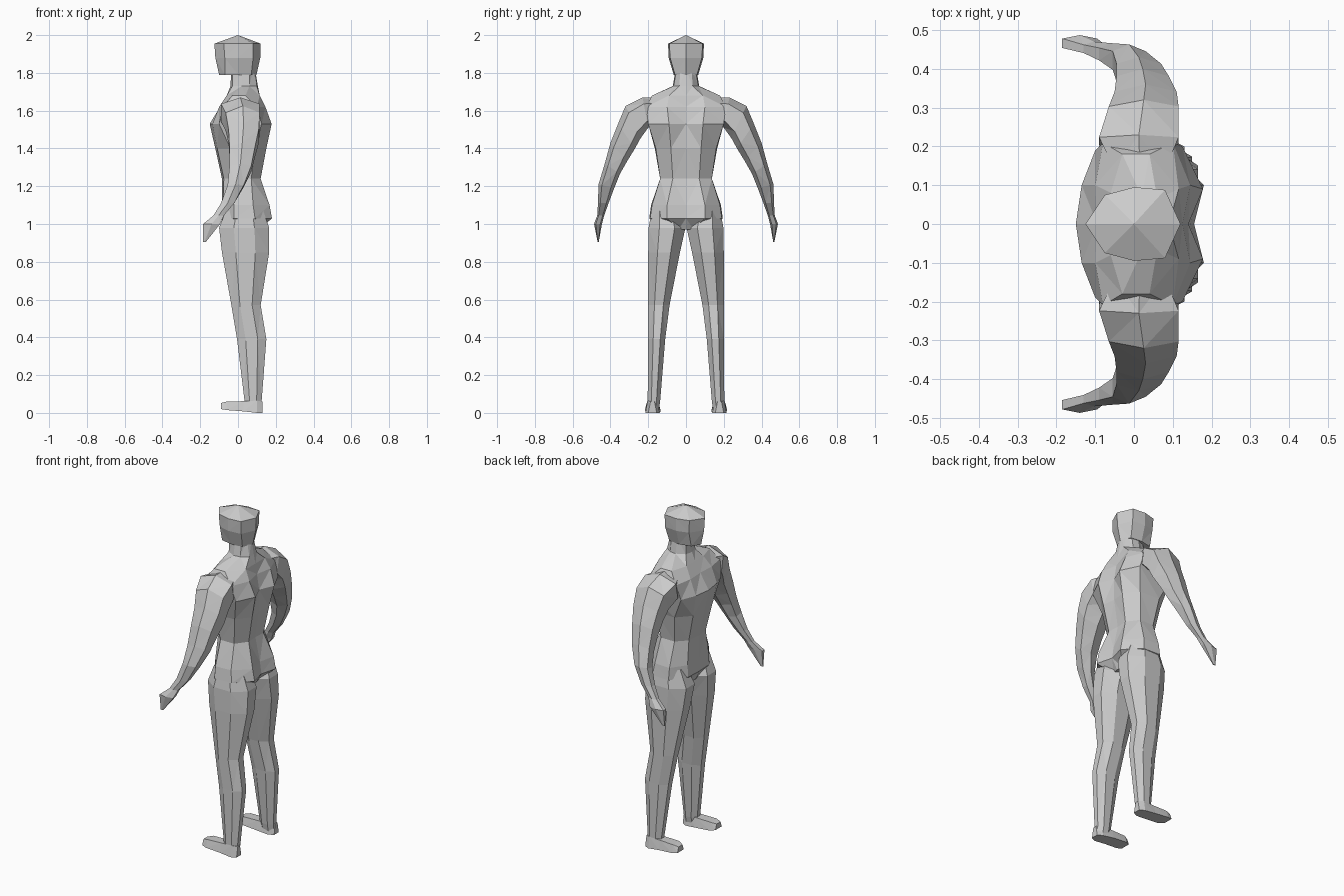
import bpy, bmesh, math
from mathutils import Vector

grey = bpy.data.materials.new("light grey")
grey.diffuse_color = (0.6, 0.6, 0.6, 1)


def loft(name, rings, side=1):
    """Skin a list of equal-length point rings; side=-1 mirrors across y."""
    bm = bmesh.new()
    rows = [[bm.verts.new((x, y * side, z)) for x, y, z in r] for r in rings]
    n = len(rows[0])
    for a, b in zip(rows, rows[1:]):
        for i in range(n):
            j = (i + 1) % n
            bm.faces.new((a[i], a[j], b[j], b[i]))
    bm.faces.new(rows[0])
    bm.faces.new(rows[-1])
    bmesh.ops.remove_doubles(bm, verts=bm.verts, dist=0.0005)
    bmesh.ops.triangulate(bm, faces=bm.faces)
    bmesh.ops.recalc_face_normals(bm, faces=bm.faces)
    me = bpy.data.meshes.new(name)
    bm.to_mesh(me)
    bm.free()
    me.materials.append(grey)
    ob = bpy.data.objects.new(name, me)
    bpy.context.collection.objects.link(ob)
    return ob


def half_ring(z, pts):
    """Mirror a half section (front centre .. back centre) into a full ring."""
    return [(x, y, z) for x, y in pts] + [(x, -y, z) for x, y in pts[-2:0:-1]]


def limb_ring(x0, x1, outer, inner, n):
    """Polygon section spanning x0..x1 and the line outer..inner in the yz plane."""
    o, i = Vector(outer), Vector(inner)
    mid, half = (o + i) / 2, (o - i) / 2
    k = 1 / math.cos(math.pi / n)
    ring = []
    for s in range(n):
        a = 2 * math.pi * (s + 0.5) / n
        p = mid + half * min(1, max(-1, math.sin(a) * k))
        ring.append(((x0 + x1) / 2 + (x1 - x0) / 2 * min(1, max(-1, math.cos(a) * k)), p.x, p.y))
    return ring


# Head: faceted block with a low pointed crown
head = [
    (2.0, [(0, 0)] * 5),
    (1.955, [(-.125, 0), (-.075, .075), (0, .095), (.08, .088), (.12, 0)]),
    (1.88, [(-.12, 0), (-.07, .072), (0, .092), (.08, .084), (.118, 0)]),
    (1.79, [(-.10, 0), (-.07, .05), (0, .065), (.07, .058), (.098, 0)]),
]
loft("head", [half_ring(z, p) for z, p in head])

# Torso: neck, shoulders, chest, waist, hips
torso = [
    (1.82, [(-.035, 0), (-.03, .04), (.02, .055), (.06, .05), (.08, .03), (.09, 0)]),
    (1.73, [(-.04, 0), (-.03, .045), (.02, .07), (.06, .065), (.10, .035), (.105, 0)]),
    (1.68, [(-.06, 0), (-.06, .08), (-.03, .18), (.04, .18), (.115, .09), (.115, 0)]),
    (1.62, [(-.095, 0), (-.10, .1), (-.08, .21), (.10, .21), (.145, .1), (.125, 0)]),
    (1.53, [(-.15, 0), (-.135, .1), (-.10, .19), (.125, .2), (.178, .09), (.14, 0)]),
    (1.40, [(-.12, 0), (-.11, .09), (-.04, .165), (.09, .16), (.15, .08), (.14, 0)]),
    (1.24, [(-.085, 0), (-.075, .08), (-.02, .137), (.07, .137), (.12, .07), (.115, 0)]),
    (1.10, [(-.085, 0), (-.08, .1), (-.02, .185), (.08, .18), (.167, .1), (.145, 0)]),
    (1.03, [(-.09, 0), (-.085, .1), (-.02, .195), (.09, .19), (.18, .1), (.155, 0)]),
    (0.97, [(-.06, 0), (-.05, .04), (0, .06), (.06, .06), (.11, .04), (.12, 0)]),
]
loft("torso", [half_ring(z, p) for z, p in torso])

# Arm sections: x0, x1, outer (y, z), inner (y, z), shoulder to fingertip
arm = [
    (-.05, .08, (.14, 1.67), (.14, 1.53)),
    (-.09, .115, (.23, 1.67), (.2, 1.51)),
    (-.065, .115, (.32, 1.625), (.24, 1.455)),
    (-.05, .11, (.36, 1.53), (.27, 1.40)),
    (-.045, .09, (.40, 1.43), (.31, 1.335)),
    (-.045, .07, (.43, 1.32), (.35, 1.265)),
    (-.055, .03, (.463, 1.21), (.38, 1.19)),
    (-.09, -.02, (.466, 1.11), (.41, 1.11)),
    (-.13, -.075, (.47, 1.045), (.433, 1.045)),
    (-.185, -.095, (.487, 1.0), (.445, 1.0)),
    (-.185, -.17, (.468, .905), (.462, .905)),
]

# Leg sections: z, x0, x1, inner y, outer y
leg = [
    (1.08, -.06, .13, .04, .18),
    (.98, -.10, .165, .003, .198),
    (.85, -.085, .165, .032, .2),
    (.57, -.035, .12, .087, .2),
    (.39, -.005, .15, .11, .2),
    (.06, .035, .125, .137, .203),
    (.01, .04, .125, .145, .208),
]

# Foot sections: x, inner y, outer y, bottom z, top z
foot = [
    (.13, .155, .20, .0, .06),
    (.10, .14, .215, .0, .065),
    (.03, .135, .215, .008, .062),
    (-.06, .135, .218, .015, .06),
    (-.09, .15, .21, .02, .052),
]

for side, label in ((1, "right"), (-1, "left")):
    loft(label + "_arm", [limb_ring(*s, 6) for s in arm], side)
    loft(label + "_leg", [limb_ring(x0, x1, (yo, z), (yi, z), 8)
                          for z, x0, x1, yi, yo in leg], side)
    loft(label + "_foot", [[(x, yi, z0), (x, yo, z0), (x, yo - .012, z1), (x, yi + .012, z1)]
                           for x, yi, yo, z0, z1 in foot], side)
